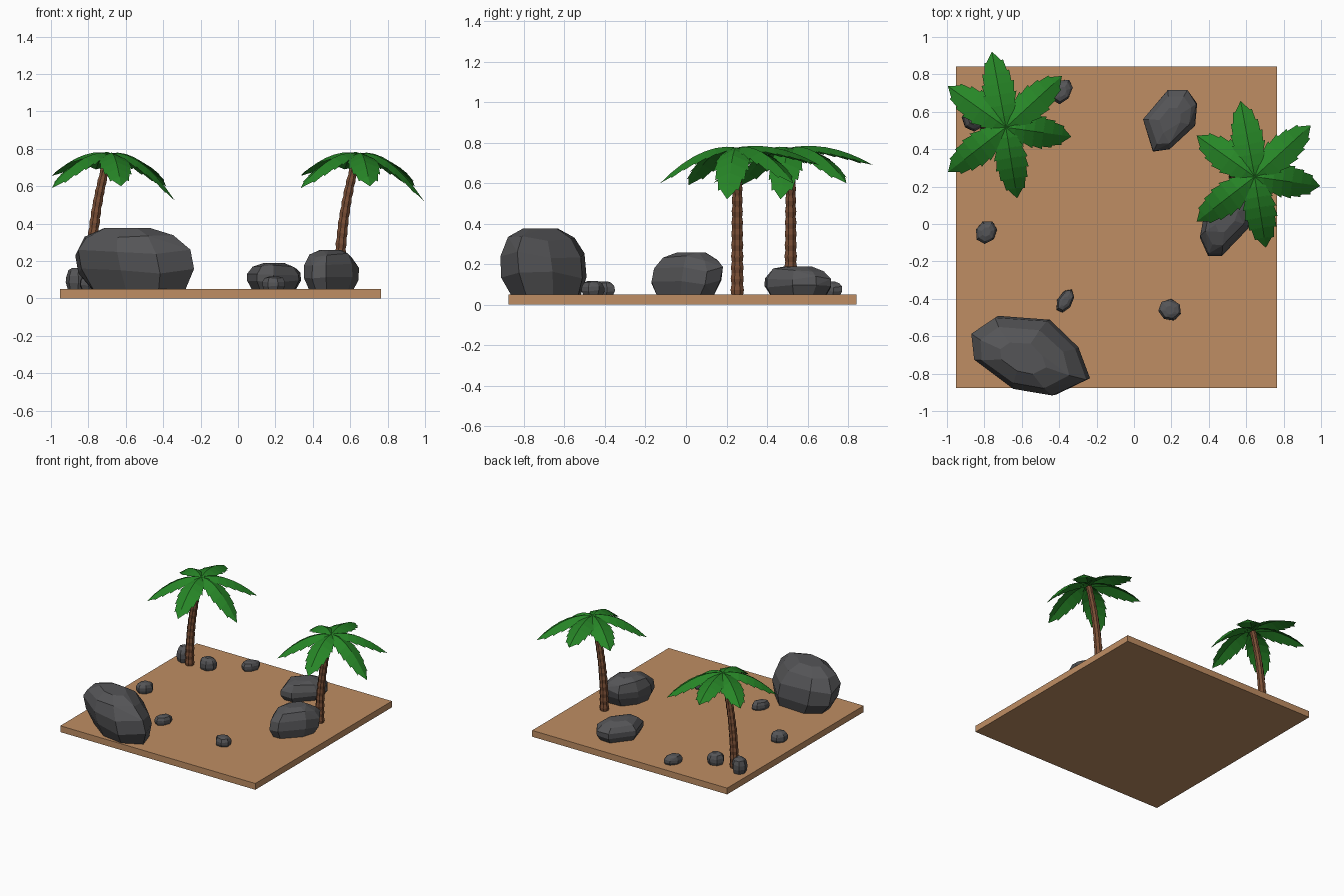
import bpy, bmesh, math, random
from mathutils import Vector

if "Cube" in bpy.data.objects:
    bpy.data.objects.remove(bpy.data.objects["Cube"])

random.seed(4)


def material(name, rgb):
    m = bpy.data.materials.new(name)
    m.diffuse_color = (*rgb, 1)
    m.use_nodes = True
    m.node_tree.nodes["Principled BSDF"].inputs["Base Color"].default_value = m.diffuse_color
    return m


SAND = material("sand", (0.52, 0.27, 0.125))
STONE = material("stone", (0.09, 0.09, 0.095))
BARK = material("bark", (0.19, 0.075, 0.035))
LEAF = material("leaf", (0.02, 0.24, 0.02))


def finish(bm, name, mat):
    me = bpy.data.meshes.new(name)
    bm.to_mesh(me)
    bm.free()
    me.materials.append(mat)
    ob = bpy.data.objects.new(name, me)
    bpy.context.collection.objects.link(ob)
    return ob


# square ground slab
bm = bmesh.new()
bmesh.ops.create_cube(bm, size=1)
for v in bm.verts:
    v.co = (v.co.x * 1.717 - 0.093, v.co.y * 1.717 - 0.017, (v.co.z + 0.5) * 0.05)
finish(bm, "ground_slab", SAND)


# faceted boulder: stacked, shrinking copies of a plan outline wrapped in a hull
def rock(name, outline, top, lean=(0, 0)):
    pts = [Vector((x, y, 0)) for x, y in outline]
    c = sum(pts, Vector()) / len(pts)
    bm = bmesh.new()
    h = top - 0.045
    for f, s in ((0, 0.82), (0.3, 0.99), (0.6, 0.98), (0.86, 0.78), (0.99, 0.4)):
        for p in pts:
            q = c + (p - c) * s * random.uniform(0.95, 1.0)
            dz = random.uniform(-0.06, 0.06) if 0 < f < 0.9 else 0
            k = f - 0.4
            bm.verts.new((q.x + lean[0] * k, q.y + lean[1] * k, 0.045 + h * (f + dz)))
    res = bmesh.ops.convex_hull(bm, input=bm.verts[:])
    bmesh.ops.delete(bm, geom=[v for v in bm.verts if not v.link_faces], context='VERTS')
    bmesh.ops.dissolve_limit(bm, angle_limit=math.radians(9), verts=bm.verts[:], edges=bm.edges[:])
    bmesh.ops.recalc_face_normals(bm, faces=bm.faces[:])
    finish(bm, name, STONE)


rock("boulder_large", [(-.866, -.578), (-.738, -.487), (-.45, -.505), (-.29, -.66), (-.235, -.83),
                       (-.42, -.92), (-.636, -.88), (-.85, -.72)], 0.38, (-.06, -.03))
rock("boulder_back", [(.18, .725), (.29, .725), (.34, .645), (.33, .525), (.19, .39),
                      (.10, .385), (.075, .48), (.045, .56)], 0.19)
rock("boulder_side", [(.35, -.07), (.395, -.17), (.47, -.17), (.615, -.02), (.65, .1),
                      (.60, .18), (.47, .18), (.375, .06)], 0.26, (0, .03))


# small stones: x, y, half length, half width, turn, top height
STONES = [(-.79, -.043, .068, .058, 60, .125), (-.368, -.412, .072, .042, 60, .115),
          (.192, -.46, .065, .06, -20, .118), (-.383, .708, .075, .05, 60, .115),
          (-.862, .557, .067, .058, 120, .165), (-.64, .54, .066, .055, 30, .14)]
for i, (x, y, a, b, turn, top) in enumerate(STONES):
    t = math.radians(turn)
    ring = []
    for k in range(7):
        u = k * math.tau / 7
        px, py = a * math.cos(u), b * math.sin(u)
        ring.append((x + px * math.cos(t) - py * math.sin(t), y + px * math.sin(t) + py * math.cos(t)))
    rock(f"stone_{i + 1}", ring, top)


# leaning trunk made of barrel-shaped segments
def trunk(name, x, y, segments=13, sides=8):
    bm = bmesh.new()
    rings = []
    for i in range(segments * 2 + 1):
        t = i / (segments * 2)
        r = (0.036 - 0.011 * t) * (0.86 if i % 2 == 0 else 1)
        tilt = 0.3 * t ** 1.2
        cx, cz = x + 0.098 * t ** 2.2, 0.045 + 0.72 * t
        ring = []
        for k in range(sides):
            a = (k + 0.5) * math.tau / sides
            ring.append(bm.verts.new((cx + r * math.cos(a) * math.cos(tilt), y + r * math.sin(a),
                                      cz - r * math.cos(a) * math.sin(tilt))))
        rings.append(ring)
    for lo, hi in zip(rings, rings[1:]):
        for k in range(sides):
            n = (k + 1) % sides
            bm.faces.new((lo[k], lo[n], hi[n], hi[k]))
    bm.faces.new(rings[0][::-1])
    bm.faces.new(rings[-1])
    finish(bm, name, BARK)


# saw-edged fronds folded along the midrib: tip offset x, y and tip height
TIPS = [(-.075, .405, .69), (.30, .275, .60), (.35, -.05, .52),
        (.06, -.38, .60), (-.31, -.24, .59), (-.31, .22, .655)]
WIDTHS = [.02, .052, .075, .086, .083, .069, .048, 0]


def fronds(name, x, y):
    bm = bmesh.new()
    n = len(WIDTHS) - 1
    for dx, dy, tip_z in TIPS:
        side_dir = Vector((-dy, dx, 0)).normalized()

        def mid(t):
            return Vector((x + dx * t, y + dy * t,
                           0.775 + 0.09 * t * (1 - t) - (0.775 - tip_z) * t ** 1.7))

        def edge(t, w, s):
            return mid(min(t, 1)) + side_dir * w * s - Vector((0, 0, 0.4 * w))

        for i in range(n):
            t0, t1 = i / n, (i + 1) / n
            for s in (1, -1):
                quad = [mid(t0), edge(t0, WIDTHS[i] * 0.9, s)]
                if i < n - 1:
                    quad.append(edge(t1 + 0.015, WIDTHS[i + 1] * 1.06, s))
                quad.append(mid(t1))
                if s > 0:
                    quad.reverse()
                bm.faces.new([bm.verts.new(p) for p in quad])
    bmesh.ops.remove_doubles(bm, verts=bm.verts[:], dist=0.0005)
    finish(bm, name, LEAF)


for label, px, py in (("left", -.685, .517), ("right", .645, .253)):
    trunk(f"palm_trunk_{label}", px - 0.103, py)
    fronds(f"palm_fronds_{label}", px, py)
